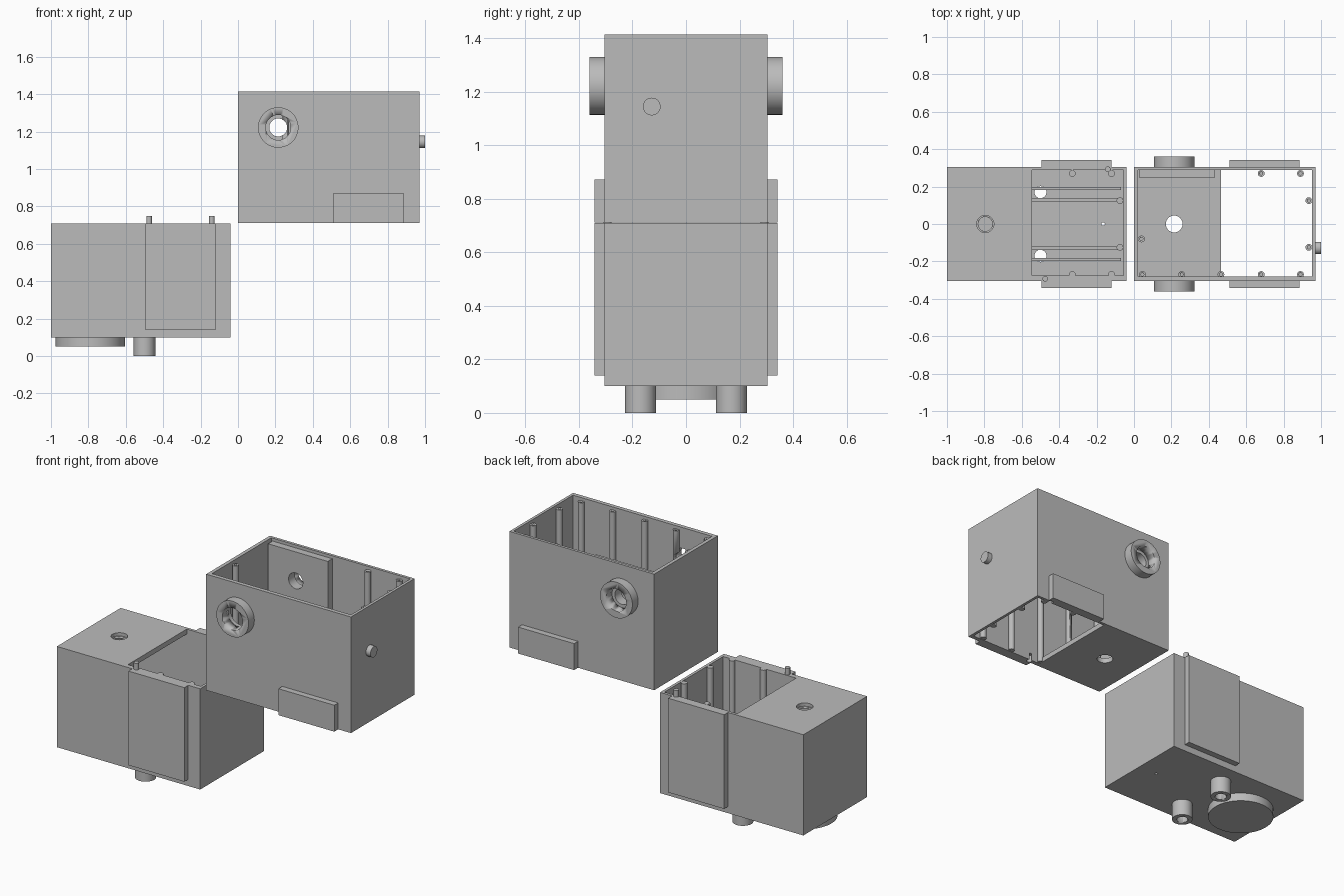
import bpy
from mathutils import Vector

if "Cube" in bpy.data.objects:
    bpy.data.objects.remove(bpy.data.objects["Cube"], do_unlink=True)

grey = bpy.data.materials.new("plain_grey")
grey.use_nodes = True
grey.diffuse_color = (0.5, 0.5, 0.5, 1)
grey.node_tree.nodes["Principled BSDF"].inputs["Base Color"].default_value = (0.5, 0.5, 0.5, 1)


def box(name, x, y, z):
    """Box from (low, high) ranges."""
    bpy.ops.mesh.primitive_cube_add(size=1)
    ob = bpy.context.object
    ob.name = name
    for v in ob.data.vertices:
        v.co = Vector([(a + b) / 2 + c * (b - a) for (a, b), c in zip((x, y, z), v.co)])
    ob.data.materials.append(grey)
    return ob


def rod(name, axis, centre, r, low, high, sides=32):
    """Cylinder along an axis; centre gives the other two coordinates in order."""
    bpy.ops.mesh.primitive_cylinder_add(vertices=sides, radius=1, depth=1)
    ob = bpy.context.object
    ob.name = name
    a, b = centre
    for v in ob.data.vertices:
        p, q, h = v.co.x * r, v.co.y * r, (low + high) / 2 + v.co.z * (high - low)
        v.co = {"x": (h, a + p, b + q), "y": (a + q, h, b + p), "z": (a + p, b + q, h)}[axis]
    ob.data.materials.append(grey)
    bpy.ops.object.shade_smooth_by_angle()
    return ob


def cut(parts, cutter):
    """Subtract the cutter from every part, then remove it."""
    for part in parts:
        mod = part.modifiers.new("cut", "BOOLEAN")
        mod.operation, mod.solver, mod.object = "DIFFERENCE", "EXACT", cutter
        bpy.context.view_layer.objects.active = part
        bpy.ops.object.modifier_apply(modifier=mod.name)
    bpy.data.objects.remove(cutter, do_unlink=True)


# Lower housing: hollow box with a half lid
lower = box("lower_housing", (-1, -0.04), (-0.305, 0.305), (0.1, 0.71))
cut([lower], box("cavity", (-0.98, -0.057), (-0.275, 0.288), (0.125, 0.68)))
cut([lower], box("opening", (-0.545, -0.057), (-0.275, 0.288), (0.6, 0.8)))
cut([lower], rod("lid_hole", "z", (-0.795, 0), 0.038, 0.6, 0.8))
cut([lower], rod("lid_recess", "z", (-0.795, 0), 0.046, 0.69, 0.8))
cut([lower], rod("floor_hole", "z", (-0.165, 0), 0.009, 0.05, 0.2, 16))

# Round foot and two tubular outlets underneath
rod("round_foot", "z", (-0.79, 0), 0.185, 0.05, 0.1, 64)
for side in (-1, 1):
    tube = rod("outlet_tube", "z", (-0.5, side * 0.17), 0.058, 0, 0.1)
    cut([lower, tube], rod("outlet_bore", "z", (-0.5, side * 0.17), 0.032, -0.1, 0.2))
    # Floor rails in pairs
    for y in (0.13, 0.19):
        box("floor_rail", (-0.9, -0.07), sorted((side * (y - 0.009), side * (y + 0.009))),
            (0.12, 0.155))

# Lower inner posts
for x, y in ((-0.33, 0.27), (-0.12, 0.27), (-0.33, -0.27), (-0.12, -0.27),
             (-0.075, 0.125), (-0.075, -0.125)):
    rod("lower_post", "z", (x, y), 0.018, 0.12, 0.71, 20)

# Upper housing: open top, half floor
upper = box("upper_housing", (0, 0.97), (-0.305, 0.305), (0.712, 1.415))
cut([upper], box("cavity", (0.022, 0.953), (-0.28, 0.288), (0.742, 1.6)))
cut([upper], box("opening", (0.465, 0.953), (-0.28, 0.288), (0.6, 0.8)))
cut([upper], rod("floor_hole", "z", (0.215, 0), 0.045, 0.6, 0.8))

# Upper screw posts, with pilot holes
posts = []
for x, y in ((0.68, 0.27), (0.89, 0.27), (0.935, 0.125), (0.935, -0.125), (0.89, -0.27),
             (0.68, -0.27), (0.465, -0.27), (0.255, -0.27), (0.045, -0.27), (0.04, -0.08)):
    post = rod("screw_post", "z", (x, y), 0.018, 0.715, 1.397, 20)
    cut([post], rod("pilot_hole", "z", (x, y), 0.008, 1.3, 1.5, 12))
    posts.append(post)

# Inner panel and the two side collars, bored through
panel = box("inner_panel", (0.03, 0.43), (0.245, 0.289), (0.74, 1.397))
front_collar = rod("front_collar", "y", (0.215, 1.222), 0.108, -0.36, -0.305, 48)
back_collar = rod("back_collar", "y", (0.215, 1.222), 0.108, 0.305, 0.36, 48)
cut([upper, panel, posts[7]], rod("bore", "y", (0.215, 1.222), 0.048, -0.5, 0.5))
cut([upper, front_collar], rod("front_bore", "y", (0.215, 1.222), 0.067, -0.5, -0.2))
cut([back_collar], rod("back_bore", "y", (0.215, 1.222), 0.067, 0.2, 0.5))

# Side button
rod("side_button", "x", (-0.128, 1.145), 0.033, 0.965, 1)

# Joining plates on both sides of both housings, with pins and sockets
for side in (-1, 1):
    span = sorted((side * 0.305, side * 0.342))
    box("lower_plate", (-0.495, -0.12), span, (0.14, 0.71))
    plate = box("upper_plate", (0.51, 0.885), span, (0.712, 0.872))
    x, y = (-0.14, 0.293) if side > 0 else (-0.475, -0.293)
    rod("locating_pin", "z", (x, y), 0.015, 0.66, 0.75, 20)
    cut([upper, plate], rod("pin_socket", "z", (x + 1.005, y), 0.015, 0.65, 0.755, 20))
